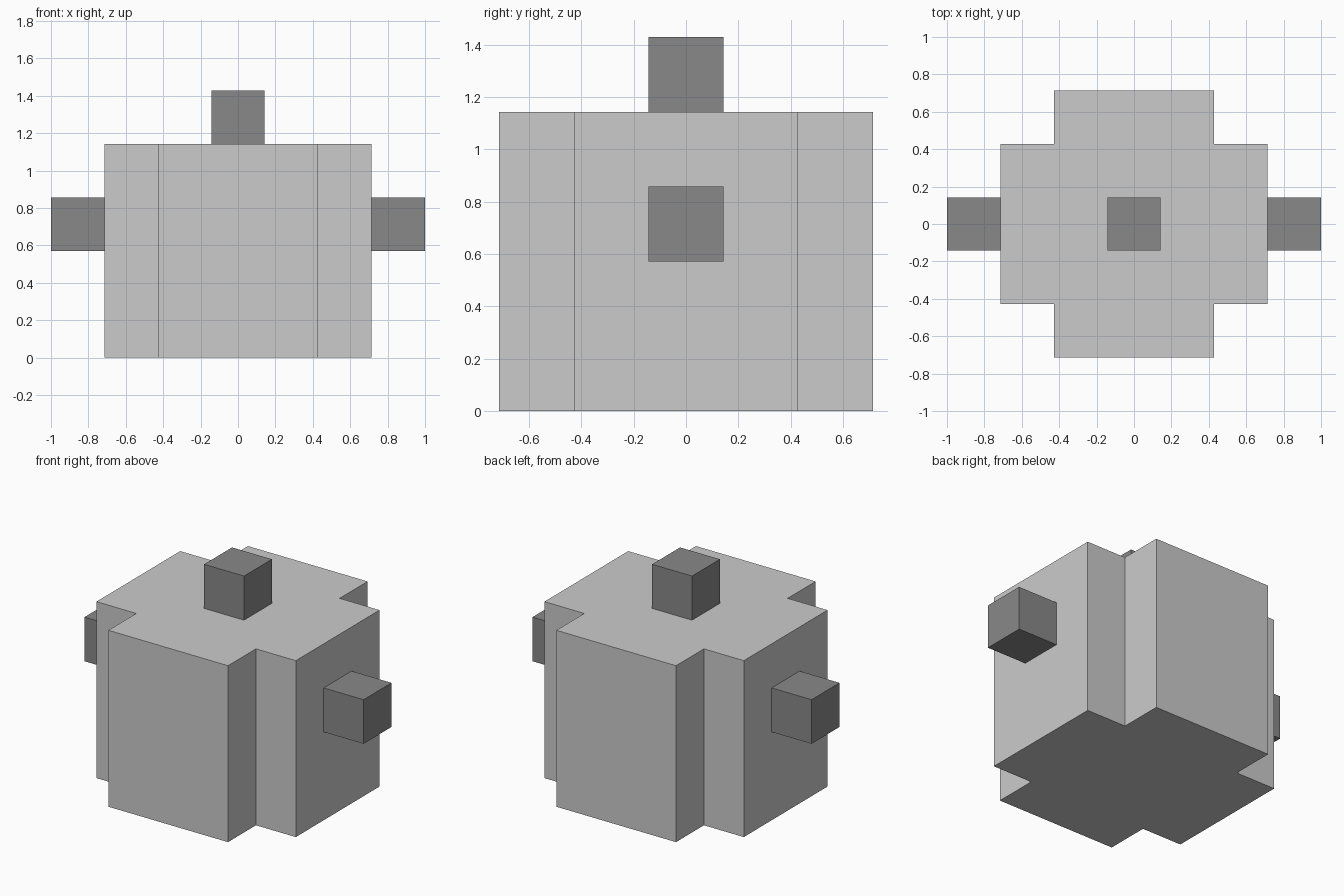
import bpy
import bmesh

if "Cube" in bpy.data.objects:
    bpy.data.objects.remove(bpy.data.objects["Cube"])

U = 1 / 7  # grid module of the model

dark = bpy.data.materials.new("dark_grey")
dark.diffuse_color = (0.25, 0.25, 0.25, 1)
dark.use_nodes = True
dark.node_tree.nodes["Principled BSDF"].inputs["Base Color"].default_value = dark.diffuse_color


def prism(name, profile, z0, z1, location=(0, 0, 0), material=None):
    """Extrude a closed xy profile from z0 to z1 (all in modules)."""
    bm = bmesh.new()
    base = bm.faces.new([bm.verts.new((x * U, y * U, z0 * U)) for x, y in profile])
    top = bmesh.ops.extrude_face_region(bm, geom=[base])["geom"]
    verts = [g for g in top if isinstance(g, bmesh.types.BMVert)]
    bmesh.ops.translate(bm, verts=verts, vec=(0, 0, (z1 - z0) * U))
    bmesh.ops.recalc_face_normals(bm, faces=bm.faces)
    mesh = bpy.data.meshes.new(name)
    bm.to_mesh(mesh)
    bm.free()
    obj = bpy.data.objects.new(name, mesh)
    obj.location = [c * U for c in location]
    bpy.context.collection.objects.link(obj)
    if material:
        mesh.materials.append(material)
    return obj


# Body: block with notched vertical corners, one quarter turned four times
profile = []
corner = [(5, -3), (5, 3), (3, 3)]
for _ in range(4):
    profile += corner
    corner = [(-y, x) for x, y in corner]
prism("body", profile, 0, 8)

# Knobs: one on top and one on each side
square = [(-1, -1), (1, -1), (1, 1), (-1, 1)]
for name, location in (("top_knob", (0, 0, 9)),
                       ("left_knob", (-6, 0, 5)),
                       ("right_knob", (6, 0, 5))):
    prism(name, square, -1, 1, location, dark)
